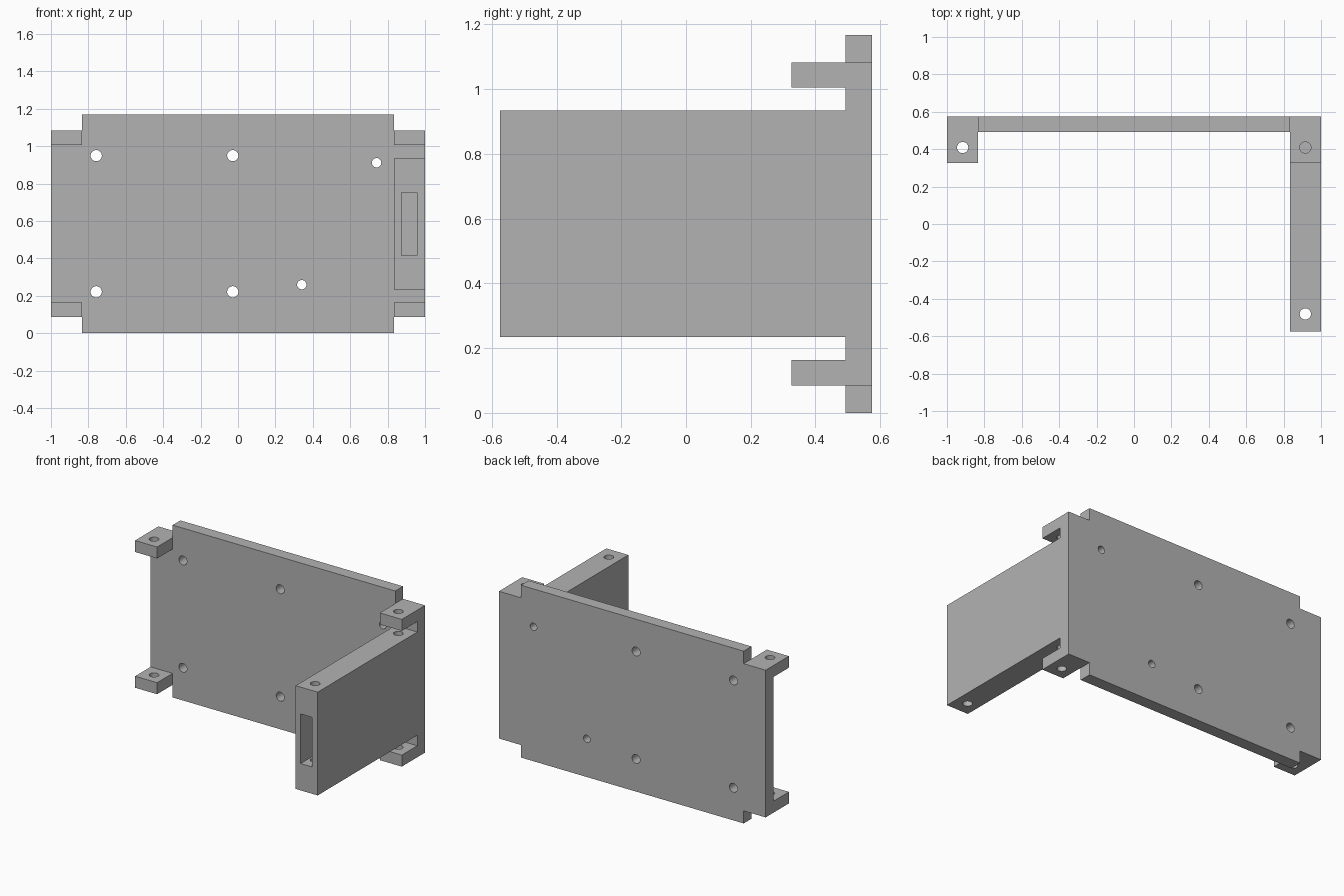
import bpy, bmesh, math
from mathutils import Matrix

if "Cube" in bpy.data.objects:
    bpy.data.objects.remove(bpy.data.objects["Cube"])

H = 1.168                      # overall height
BACK, INNER, TAB, FRONT = 0.575, 0.492, 0.326, -0.575
XI, XO = 0.835, 1.0            # plate half width, overall half width

grey = bpy.data.materials.new("plain_grey")
grey.diffuse_color = (0.45, 0.45, 0.45, 1)
grey.use_nodes = True
grey.node_tree.nodes["Principled BSDF"].inputs["Base Color"].default_value = grey.diffuse_color


def new_object(name, bm):
    bmesh.ops.recalc_face_normals(bm, faces=bm.faces[:])
    mesh = bpy.data.meshes.new(name)
    bm.to_mesh(mesh)
    bm.free()
    mesh.materials.append(grey)
    obj = bpy.data.objects.new(name, mesh)
    bpy.context.collection.objects.link(obj)
    return obj


def box(name, x0, x1, y0, y1, z0, z1):
    bm = bmesh.new()
    bmesh.ops.create_cube(bm, size=1)
    for v in bm.verts:
        v.co = (x1 if v.co.x > 0 else x0,
                y1 if v.co.y > 0 else y0,
                z1 if v.co.z > 0 else z0)
    return new_object(name, bm)


def drill(centre, radius, length, axis):
    bm = bmesh.new()
    m = Matrix.Translation(centre)
    if axis == 'Y':
        m = m @ Matrix.Rotation(math.pi / 2, 4, 'X')
    bmesh.ops.create_cone(bm, cap_ends=True, segments=32, radius1=radius,
                          radius2=radius, depth=length, matrix=m)
    return new_object("drill", bm)


def combine(target, tool, operation):
    mod = target.modifiers.new("bool", 'BOOLEAN')
    mod.operation = operation
    mod.solver = 'EXACT'
    mod.object = tool
    tool.hide_render = True
    bpy.context.view_layer.objects.active = target
    bpy.ops.object.modifier_apply(modifier=mod.name)
    bpy.data.objects.remove(tool, do_unlink=True)


# Back plate: rectangle with notched corners, extruded in y
outline = [(-XI, 0), (XI, 0), (XI, 0.085), (XO, 0.085), (XO, H - 0.085), (XI, H - 0.085),
           (XI, H), (-XI, H), (-XI, H - 0.085), (-XO, H - 0.085), (-XO, 0.085), (-XI, 0.085)]
bm = bmesh.new()
face = bm.faces.new([bm.verts.new((x, BACK, z)) for x, z in outline])
ext = bmesh.ops.extrude_face_region(bm, geom=[face])
for v in ext["geom"]:
    if isinstance(v, bmesh.types.BMVert):
        v.co.y = INNER
bracket = new_object("mounting_bracket", bm)

# Four corner tabs
for s in (-1, 1):
    for z0, z1 in ((0.085, 0.163), (H - 0.163, H - 0.085)):
        xa, xb = sorted((s * XI, s * XO))
        combine(bracket, box("tab", xa, xb, TAB, INNER + 0.04, z0, z1), 'UNION')

# Side arm reaching forward
combine(bracket, box("side_arm", XI, XO, FRONT, INNER + 0.04, 0.234, 0.934), 'UNION')

# Slot in the front end of the arm
combine(bracket, box("slot", 0.873, 0.958, FRONT - 0.1, FRONT + 0.19, 0.416, 0.752), 'DIFFERENCE')

# Holes through the back plate
for x, z, r in ((-0.758, 0.949, 0.03), (-0.028, 0.949, 0.03), (-0.758, 0.221, 0.03),
                (-0.028, 0.221, 0.03), (0.741, 0.911, 0.025), (0.341, 0.259, 0.025)):
    combine(bracket, drill((x, 0.535, z), r, 0.3, 'Y'), 'DIFFERENCE')

# Vertical holes: left tabs, right tabs with blind arm holes, arm end into the slot
combine(bracket, drill((-0.916, 0.409, H / 2), 0.03, 2, 'Z'), 'DIFFERENCE')
for y in (0.409, -0.481):
    for z in (0.2, H - 0.2):
        combine(bracket, drill((0.916, y, z), 0.03, 0.46, 'Z'), 'DIFFERENCE')

# Round holes smooth, all edges sharp
bpy.ops.object.select_all(action='DESELECT')
bracket.select_set(True)
bpy.context.view_layer.objects.active = bracket
bpy.ops.object.shade_smooth_by_angle(angle=math.radians(30))
